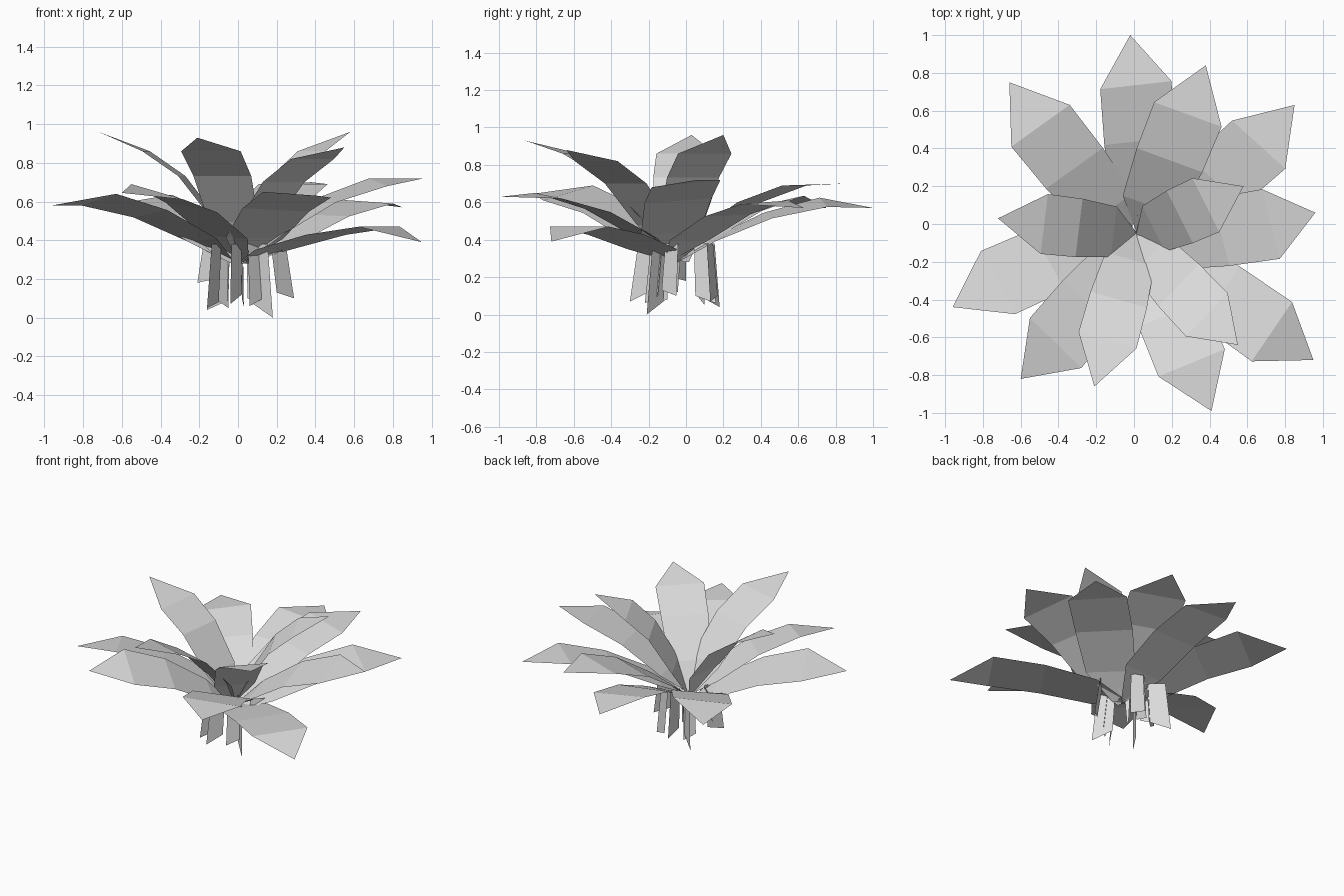
import bpy
import bmesh
from mathutils import Vector

cube = bpy.data.objects.get("Cube")
if cube:
    bpy.data.objects.remove(cube, do_unlink=True)

# Single pale grey material
grey = bpy.data.materials.new("pale grey")
grey.use_nodes = True
grey.diffuse_color = (0.72, 0.72, 0.72, 1)
grey.node_tree.nodes["Principled BSDF"].inputs["Base Color"].default_value = grey.diffuse_color

UP = Vector((0, 0, 1))
CROWN = Vector((0.01, -0.05, 0.28))


def finish(name, bm):
    mesh = bpy.data.meshes.new(name)
    bm.to_mesh(mesh)
    bm.free()
    mesh.materials.append(grey)
    obj = bpy.data.objects.new(name, mesh)
    bpy.context.collection.objects.link(obj)
    return obj


def leaf(name, tip, shoulder, roll=0.0, breadth=1.0):
    """Folded blade: pointed at the crown, broad to the shoulder, then a pointed tip."""
    tip, shoulder = Vector(tip), Vector(shoulder)
    side = UP.cross(tip - shoulder).normalized()
    # The foot leans toward the line of the tip
    base = CROWN + side * (shoulder - CROWN).dot(side) * 0.5
    span = shoulder - base
    bm = bmesh.new()
    previous = None
    # (outward share, upward share, half width) of each row across the blade
    for out, rise, half in ((0, 0, 0.015), (0.24, 0.37, 0.16), (0.62, 0.78, 0.185), (1, 1, 0.19)):
        centre = base + Vector((span.x * out, span.y * out, span.z * rise))
        across = side * half * breadth + UP * roll * out
        row = [bm.verts.new(centre - across), bm.verts.new(centre + across)]
        if previous:
            bm.faces.new((previous[0], row[0], row[1], previous[1]))
        previous = row
    bm.faces.new((previous[0], bm.verts.new(tip), previous[1]))
    finish(name, bm)


def root_blade(name, tip, heel):
    """Short hanging blade under the crown; its lower edge runs from tip to heel."""
    tops = [Vector((p[0] * 0.85, p[1] * 0.85, 0.38)) for p in (heel, tip)]
    bm = bmesh.new()
    bm.faces.new([bm.verts.new(c) for c in (tip, heel, *tops)])
    finish(name, bm)


# Low spreading leaves: tip, shoulder centre, roll
outer = (
    ((-0.02, 1.0, 0.57), (0.01, 0.735, 0.6), 0.025),
    ((0.38, 0.84, 0.7), (0.285, 0.58, 0.69), 0),
    ((0.85, 0.63, 0.57), (0.66, 0.42, 0.6), 0.01),
    ((0.96, 0.06, 0.72), (0.725, 0, 0.7), 0.02),
    ((0.95, -0.72, 0.39), (0.73, -0.57, 0.47), 0),
    ((0.41, -0.99, 0.63), (0.305, -0.735, 0.635), -0.015),
    ((-0.6, -0.82, 0.645), (-0.415, -0.63, 0.65), -0.04),
    ((-0.96, -0.44, 0.58), (-0.72, -0.31, 0.61), 0.03),
    ((-0.66, 0.75, 0.57), (-0.495, 0.52, 0.61), -0.025),
)
for i, data in enumerate(outer, 1):
    leaf(f"outer_leaf_{i}", *data)

# Steeper, slightly narrower inner leaves
inner = (
    ((0.55, -0.64, 0.88), (0.385, -0.48, 0.82)),
    ((-0.21, -0.86, 0.93), (-0.14, -0.615, 0.86)),
    ((-0.72, 0.03, 0.96), (-0.475, 0, 0.86)),
    ((0.58, 0.2, 0.96), (0.38, 0.1, 0.86)),
)
for i, data in enumerate(inner, 1):
    leaf(f"inner_leaf_{i}", *data, breadth=0.84)

# Hanging blades at the foot: tip, heel
feet = (
    ((0.18, -0.21, 0), (0.08, -0.12, 0.07)),
    ((-0.16, 0.18, 0.04), (-0.05, 0.09, 0.09)),
    ((0.29, -0.05, 0.1), (0.2, -0.13, 0.13)),
    ((-0.21, 0, 0.18), (-0.12, -0.08, 0.2)),
    ((-0.04, -0.3, 0.07), (0.02, -0.2, 0.12)),
    ((-0.16, -0.2, 0.05), (-0.1, -0.1, 0.08)),
    ((0.14, 0.13, 0.07), (0.05, 0.17, 0.1)),
    ((0.03, 0.16, 0.06), (0.02, 0.05, 0.1)),
    ((0.06, -0.22, 0.06), (0.13, -0.15, 0.1)),
    ((-0.05, 0.1, 0.05), (-0.12, 0.06, 0.1)),
)
for i, data in enumerate(feet, 1):
    root_blade(f"root_blade_{i}", *data)

# Thin central stem
bm = bmesh.new()
bmesh.ops.create_cone(bm, segments=3, radius1=0.006, radius2=0.02, depth=0.18)
stem = finish("stem", bm)
stem.location = CROWN - UP * 0.07
